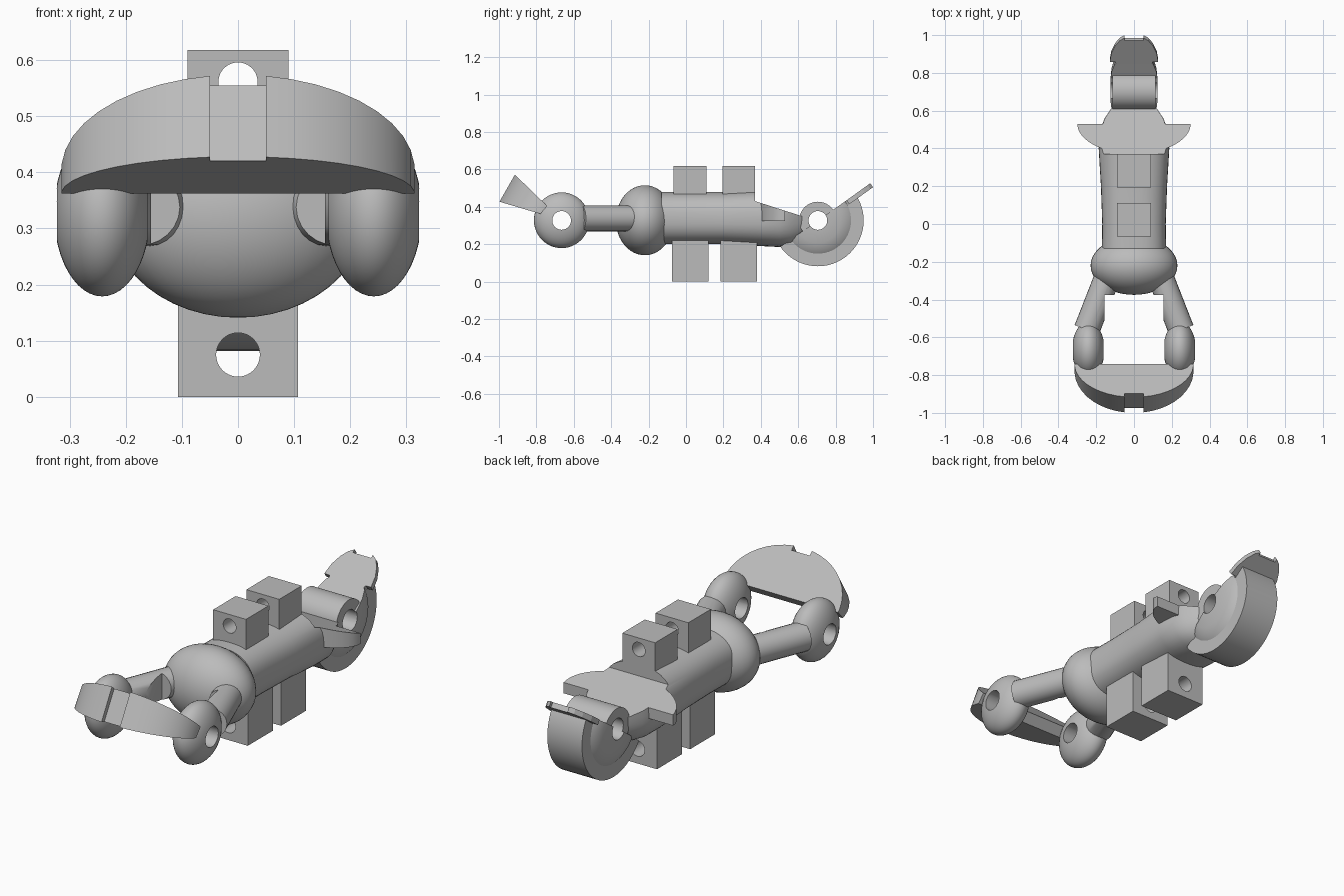
import bpy, bmesh, math
from mathutils import Vector, Matrix

if "Cube" in bpy.data.objects:
    bpy.data.objects.remove(bpy.data.objects["Cube"])

grey = bpy.data.materials.new("light_grey")
grey.diffuse_color = (0.5, 0.5, 0.5, 1)
grey.use_nodes = True
grey.node_tree.nodes["Principled BSDF"].inputs["Base Color"].default_value = grey.diffuse_color


def finish(name, bm):
    bmesh.ops.remove_doubles(bm, verts=bm.verts, dist=1e-5)
    bmesh.ops.recalc_face_normals(bm, faces=bm.faces)
    me = bpy.data.meshes.new(name)
    bm.to_mesh(me)
    bm.free()
    me.materials.append(grey)
    ob = bpy.data.objects.new(name, me)
    bpy.context.collection.objects.link(ob)
    return ob


def smooth(ob, angle=35):
    bpy.ops.object.select_all(action='DESELECT')
    ob.select_set(True)
    bpy.context.view_layer.objects.active = ob
    bpy.ops.object.shade_smooth_by_angle(angle=math.radians(angle))
    return ob


def loft(name, rings):
    """Skin a row of closed rings and cap both ends."""
    bm = bmesh.new()
    vs = [[bm.verts.new(p) for p in r] for r in rings]
    n = len(rings[0])
    for a, b in zip(vs, vs[1:]):
        for i in range(n):
            j = (i + 1) % n
            bm.faces.new((a[i], a[j], b[j], b[i]))
    bm.faces.new(vs[0])
    bm.faces.new(vs[-1])
    return finish(name, bm)


def box(name, x, y, z):
    bm = bmesh.new()
    bmesh.ops.create_cube(bm, size=1)
    for v in bm.verts:
        v.co = [lo + (c + 0.5) * (hi - lo) for c, (lo, hi) in zip(v.co, (x, y, z))]
    return finish(name, bm)


def rod(name, a, b, r, n=40):
    a, b = Vector(a), Vector(b)
    bm = bmesh.new()
    rot = (b - a).to_track_quat('Z', 'Y').to_matrix().to_4x4()
    bmesh.ops.create_cone(bm, cap_ends=True, segments=n, radius1=r, radius2=r,
                          depth=(b - a).length, matrix=Matrix.Translation((a + b) / 2) @ rot)
    return finish(name, bm)


def ellipsoid(name, c, r):
    bm = bmesh.new()
    bmesh.ops.create_uvsphere(bm, u_segments=40, v_segments=24, radius=1,
                              matrix=Matrix.Translation(c) @ Matrix.Diagonal((*r, 1)))
    return finish(name, bm)


def prism(name, outline, lo, hi):
    return loft(name, [[(x, y, z) for x, y in outline] for z in (lo, hi)])


def side_prism(name, outline, w):
    return loft(name, [[(x, y, z) for y, z in outline] for x in (-w, w)])


def cut(ob, cutter):
    m = ob.modifiers.new("cut", 'BOOLEAN')
    m.operation, m.solver, m.object = 'DIFFERENCE', 'EXACT', cutter
    bpy.context.view_layer.objects.active = ob
    bpy.ops.object.modifier_apply(modifier=m.name)
    bpy.data.objects.remove(cutter)


def x_hole(ob, y, z=0.327, r=0.05):
    cut(ob, rod("hole_cutter", (-1, y, z), (1, y, z), r))


# Torso: rounded tube with its rear top sliced along a slope
def slope_cutter():
    return side_prism("slope_cutter", [(0.37, 0.43), (0.9, 0.26), (0.9, 0.9), (0.37, 0.9)], 1)


def torso_ring(y, rx, lo, hi, n=40):
    ring = []
    for i in range(n):
        t = 2 * math.pi * i / n
        c, s = math.cos(t), math.sin(t)
        ring.append((rx * math.copysign(abs(c) ** 0.8, c), y,
                     (lo + hi) / 2 + (hi - lo) / 2 * math.copysign(abs(s) ** 0.8, s)))
    return ring


torso = loft("torso", [torso_ring(*s) for s in (
    (-0.13, 0.17, 0.2, 0.48), (0, 0.168, 0.2, 0.48), (0.2, 0.175, 0.2, 0.48),
    (0.4, 0.187, 0.19, 0.49), (0.5, 0.18, 0.185, 0.49), (0.56, 0.155, 0.19, 0.49),
    (0.62, 0.115, 0.21, 0.48), (0.65, 0.09, 0.25, 0.45))])
cut(torso, slope_cutter())
smooth(torso)

# Hip wings: half-oval plate following the same slope
arc = [(0.3 * math.cos(t), 0.53 - 0.158 * math.sin(t))
       for t in [math.pi * i / 24 for i in range(25)]]
wings = prism("hip_wings", arc, 0.325, 0.6)
cut(wings, slope_cutter())
smooth(wings)

# Shoulder ball
smooth(ellipsoid("shoulder", (0, -0.22, 0.328), (0.23, 0.155, 0.187)))

# Arms and hands
for s, side in ((-1, "left"), (1, "right")):
    arm = rod(side + "_arm", (s * 0.125, -0.24, 0.338), (s * 0.25, -0.56, 0.338), 0.069, 24)
    cut(arm, box("flat_cutter", sorted((s * 0.155, -s * 0.2)), (-0.8, -0.375), (0, 1)))
    smooth(arm)
    hand = ellipsoid(side + "_hand", (s * 0.242, -0.665, 0.328), (0.086, 0.148, 0.149))
    x_hole(hand, -0.665)
    smooth(hand)

# Front bumper: wedge-shaped crescent with a shallow central notch
xs = [0.315 * math.cos(0.06 + (math.pi - 0.12) * i / 20) for i in range(21)]
cols = [(x, 1) for x in xs if x > 0.06] + [(0.05, 1), (0.05, 0.9), (-0.05, 0.9), (-0.05, 1)]
cols += [(x, 1) for x in xs if x < -0.06]
rings = []
for x, k in cols:
    p = k * math.sqrt(1 - (x / 0.315) ** 2)
    rings.append([(x, -0.742, 0.404), (x, -0.742 - 0.175 * p, 0.404 + 0.17 * p),
                  (x, -0.778 - 0.222 * p, 0.362 + 0.066 * p), (x, -0.778, 0.362)])
smooth(loft("front_bumper", rings), 25)

# Pierced blocks above and below the torso
for i, y in enumerate((0.022, 0.282)):
    for name, w, d, lo, hi, zc, r in (("top_block", 0.09, 0.088, 0.43, 0.618, 0.561, 0.035),
                                      ("bottom_block", 0.107, 0.098, 0, 0.25, 0.075, 0.039)):
        b = box(f"{name}_{i + 1}", (-w, w), (y - d, y + d), (lo, hi))
        cut(b, rod("hole_cutter", (0, -1, zc), (0, 1, zc), r))
        smooth(b)

# Rear wheel: half disc and bulging hub below a tilted cut, with a barrel on the axle
WY, WZ, TILT = 0.705, 0.327, math.radians(35)
axle = Matrix.Translation((0, WY, WZ))


def lathe(name, profile, n=56):
    return loft(name, [[(x, WY + r * math.cos(2 * math.pi * i / n),
                         WZ + r * math.sin(2 * math.pi * i / n)) for i in range(n)]
                       for x, r in profile])


half = [(0.085, 0.19), (0.105, 0.165), (0.119, 0.12), (0.125, 0.06), (0.126, 0.02)]
hub = lathe("wheel_hub", [(-x, r) for x, r in reversed(half)] + half)
disc = lathe("wheel_rim", [(-0.095, 0.245), (0.095, 0.245)])
for part in (hub, disc):
    u, v = Vector((math.cos(TILT), math.sin(TILT))), Vector((-math.sin(TILT), math.cos(TILT)))
    c = Vector((WY, WZ))
    cut(part, side_prism("tilt_cutter", [tuple(c + u * a + v * b) for a, b in
                                         ((-0.6, 0), (0.6, 0), (0.6, 0.6), (-0.6, 0.6))], 0.5))
barrel = lathe("axle_barrel", [(-0.115, 0.1), (0.115, 0.1)])
for part in (hub, disc, barrel):
    x_hole(part, WY, WZ)
    smooth(part)

# Tail blade: thin tilted half-round plate with a neck and an end notch
right = [(0.085, 0.78), (0.085, 0.84), (0.1, 0.865), (0.128, 0.865), (0.12, 0.91),
         (0.1, 0.95), (0.075, 0.978), (0.05, 0.992), (0.05, 0.978)]
outline = right + [(-x, y) for x, y in reversed(right)]
loft("tail_blade", [[(x, y + o, 0.385 + (y - 0.81) * 0.72 - o * 1.4) for x, y in outline]
                    for o in (-0.007, 0.008)])
